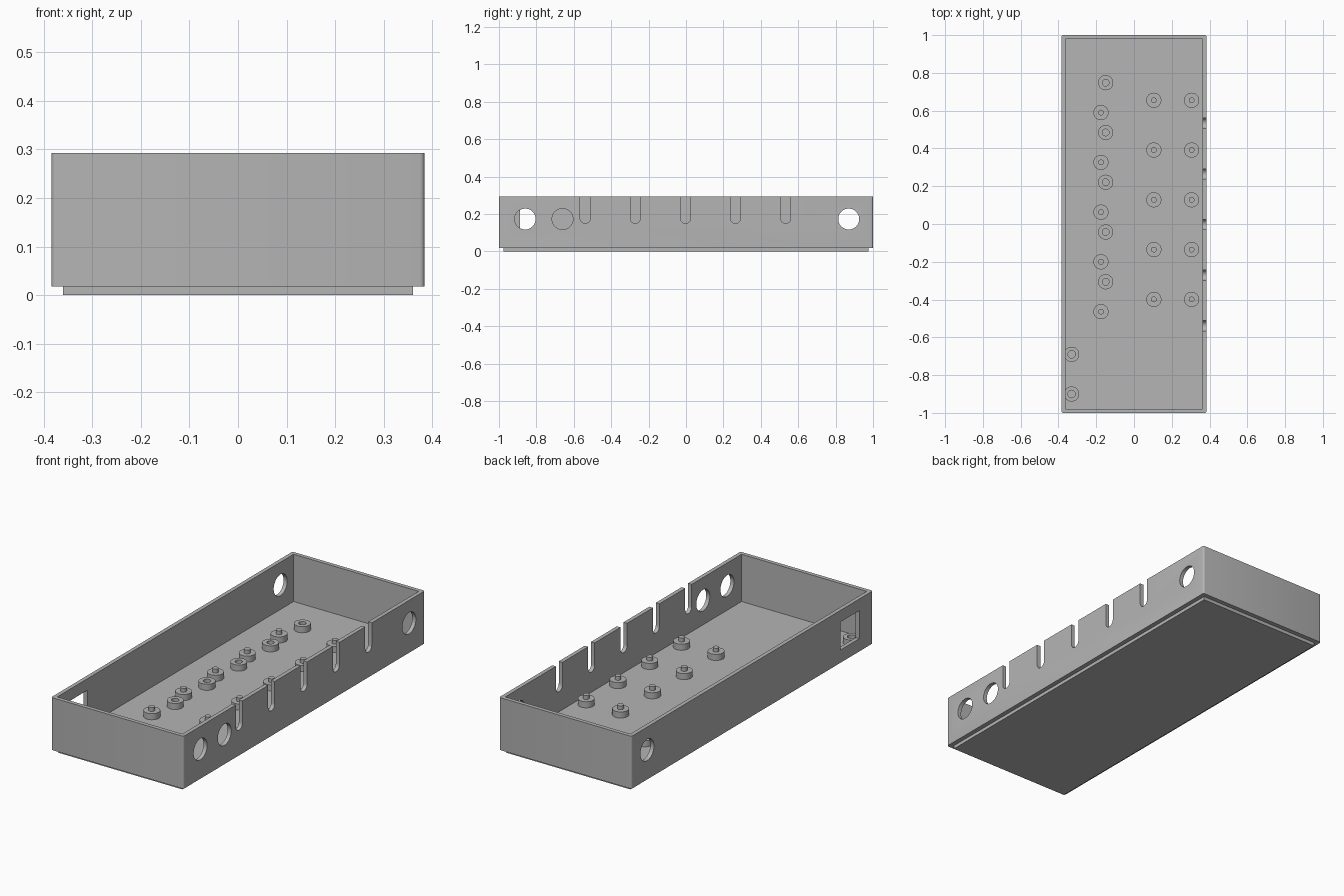
import bpy, bmesh, math

cube = bpy.data.objects.get("Cube")
if cube:
    bpy.data.objects.remove(cube, do_unlink=True)

# Single plain grey plastic
grey = bpy.data.materials.new("grey plastic")
grey.use_nodes = True
colour = (0.46, 0.46, 0.46, 1)
grey.diffuse_color = colour
grey.node_tree.nodes["Principled BSDF"].inputs["Base Color"].default_value = colour

HX, HY = 0.384, 1.0            # outer half sizes
IX, IY = 0.363, 0.979          # cavity half sizes
BASE, FLOOR, TOP = 0.018, 0.045, 0.293
HOLE_Z, HOLE_R = 0.173, 0.056


def finish(name, bm):
    bmesh.ops.recalc_face_normals(bm, faces=bm.faces)
    mesh = bpy.data.meshes.new(name)
    bm.to_mesh(mesh)
    bm.free()
    obj = bpy.data.objects.new(name, mesh)
    bpy.context.collection.objects.link(obj)
    mesh.materials.append(grey)
    return obj


def box(name, x0, x1, y0, y1, z0, z1, bevel=0):
    bm = bmesh.new()
    bmesh.ops.create_cube(bm, size=1)
    for v in bm.verts:
        v.co = (x1 if v.co.x > 0 else x0,
                y1 if v.co.y > 0 else y0,
                z1 if v.co.z > 0 else z0)
    if bevel:
        upright = [e for e in bm.edges
                   if abs(e.verts[0].co.z - e.verts[1].co.z) > 0.01]
        bmesh.ops.bevel(bm, geom=upright, offset=bevel, segments=4,
                        profile=0.5, affect='EDGES')
    return finish(name, bm)


def prism_x(name, outline, x0, x1):
    """Extrude a (y, z) outline along x."""
    bm = bmesh.new()
    face = bm.faces.new([bm.verts.new((x0, y, z)) for y, z in outline])
    new = bmesh.ops.extrude_face_region(bm, geom=[face])["geom"]
    moved = [v for v in new if isinstance(v, bmesh.types.BMVert)]
    bmesh.ops.translate(bm, verts=moved, vec=(x1 - x0, 0, 0))
    return finish(name, bm)


def arc(cy, cz, r, start, end, n):
    return [(cy + r * math.cos(start + (end - start) * i / n),
             cz + r * math.sin(start + (end - start) * i / n))
            for i in range(n + 1)]


def side_hole(y, side):
    return prism_x("hole_cutter", arc(y, HOLE_Z, HOLE_R, 0, 2 * math.pi, 40)[:-1],
                   side * 0.3, side * 0.5)


def cable_slot(y):
    r = 0.027
    outline = arc(y, 0.15 + r, r, math.pi, 2 * math.pi, 14)
    return prism_x("slot_cutter", outline + [(y + r, 0.4), (y - r, 0.4)], 0.3, 0.5)


def combine(target, other, operation):
    mod = target.modifiers.new("cut", 'BOOLEAN')
    mod.operation = operation
    mod.solver = 'EXACT'
    mod.object = other
    bpy.context.view_layer.objects.active = target
    bpy.ops.object.modifier_apply(modifier=mod.name)
    bpy.data.objects.remove(other, do_unlink=True)


def smooth(obj):
    bpy.ops.object.select_all(action='DESELECT')
    obj.select_set(True)
    bpy.context.view_layer.objects.active = obj
    bpy.ops.object.shade_smooth_by_angle(angle=math.radians(35))


def lathe(name, profile, x, y, n=32):
    """Spin an (r, z) profile about z and place it at x, y."""
    bm = bmesh.new()
    verts = [bm.verts.new((r, 0, z)) for r, z in profile]
    edges = [bm.edges.new(pair) for pair in zip(verts, verts[1:])]
    bmesh.ops.spin(bm, geom=verts + edges, cent=(0, 0, 0), axis=(0, 0, 1),
                   angle=2 * math.pi, steps=n)
    bmesh.ops.remove_doubles(bm, verts=bm.verts, dist=0.0001)
    obj = finish(name, bm)
    obj.location = (x, y, 0)
    smooth(obj)


# Open tray with a stepped foot under it
tray = box("tray", -HX, HX, -HY, HY, BASE, TOP, bevel=0.01)
combine(tray, box("cavity_cutter", -IX, IX, -IY, IY, FLOOR, 0.5), 'DIFFERENCE')
combine(tray, box("foot", -0.36, 0.36, -0.976, 0.976, 0, 0.03), 'UNION')

# Round holes in the side walls
for y, side in ((-0.86, 1), (-0.66, 1), (0.87, 1), (0.87, -1)):
    combine(tray, side_hole(y, side), 'DIFFERENCE')

# Cable slots along one wall, socket window in the other
for i in range(-2, 3):
    combine(tray, cable_slot(i * 0.268 - 0.003), 'DIFFERENCE')
combine(tray, box("window_cutter", -0.5, -0.3, -0.888, -0.73, 0.085, 0.232), 'DIFFERENCE')
smooth(tray)

# Board supports: some with a locating pin, some with a screw hole
POST_R, POST_TOP, SINK = 0.04, 0.077, FLOOR - 0.005


def pin_post(x, y):
    lathe("pin_post", [(0, SINK), (POST_R, SINK), (POST_R, POST_TOP), (0.015, POST_TOP),
                       (0.015, 0.097), (0, 0.097)], x, y)


def screw_post(x, y, r=0.018):
    lathe("screw_post", [(0, SINK), (POST_R, SINK), (POST_R, POST_TOP), (r, POST_TOP),
                         (r, FLOOR + 0.001), (0, FLOOR + 0.001)], x, y)


for i in range(5):
    step = i * 0.2635
    pin_post(0.105, 0.655 - step)
    pin_post(0.305, 0.655 - step)
    pin_post(-0.175, 0.59 - step)
    screw_post(-0.15, 0.748 - step)
for y in (-0.69, -0.90):
    screw_post(-0.33, y, 0.02)
